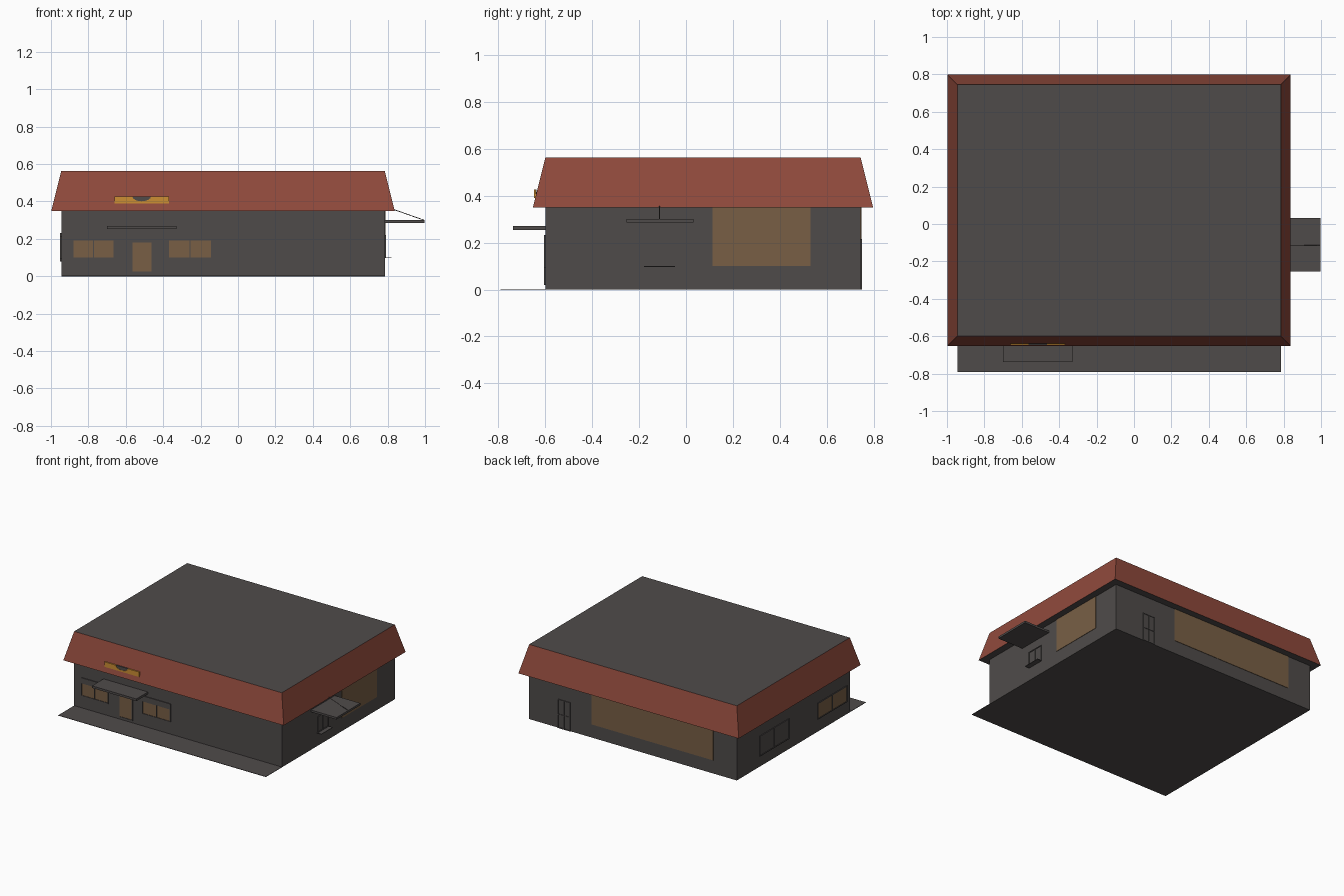
import bpy, bmesh, math
from mathutils import Vector

if "Cube" in bpy.data.objects:
    bpy.data.objects.remove(bpy.data.objects["Cube"])


def srgb(r, g, b):
    f = lambda c: c / 12.92 if c <= 0.04045 else ((c + 0.055) / 1.055) ** 2.4
    return tuple(f(c / 255) for c in (r, g, b)) + (1.0,)


def material(name, *rgb):
    m = bpy.data.materials.new(name)
    m.diffuse_color = srgb(*rgb)
    m.use_nodes = True
    m.node_tree.nodes["Principled BSDF"].inputs["Base Color"].default_value = m.diffuse_color
    return m


GREY = material("charcoal grey", 79, 75, 74)
RED = material("roof red", 144, 74, 60)
TAN = material("lit window tan", 120, 95, 69)
AMBER = material("sign amber", 204, 142, 52)


def finish(name, bm, *mats):
    bmesh.ops.recalc_face_normals(bm, faces=bm.faces)
    me = bpy.data.meshes.new(name)
    bm.to_mesh(me)
    bm.free()
    for m in mats:
        me.materials.append(m)
    ob = bpy.data.objects.new(name, me)
    bpy.context.collection.objects.link(ob)
    return ob


def box(name, x0, x1, y0, y1, z0, z1, mat):
    bm = bmesh.new()
    bmesh.ops.create_cube(bm, size=1)
    for v in bm.verts:
        v.co = Vector((x1 if v.co.x > 0 else x0,
                       y1 if v.co.y > 0 else y0,
                       z1 if v.co.z > 0 else z0))
    return finish(name, bm, mat)


# Wall limits
X0, X1, Y0, Y1, H = -0.945, 0.785, -0.60, 0.745, 0.35


def on_wall(name, side, u0, u1, z0, z1, depth, mat):
    """Thin box standing proud of one wall; u runs along that wall."""
    if side == "front":
        return box(name, u0, u1, Y0 - depth, Y0 + 0.002, z0, z1, mat)
    if side == "back":
        return box(name, u0, u1, Y1 - 0.002, Y1 + depth, z0, z1, mat)
    if side == "left":
        return box(name, X0 - depth, X0 + 0.002, u0, u1, z0, z1, mat)
    return box(name, X1 - 0.002, X1 + depth, u0, u1, z0, z1, mat)


def framed(name, side, u0, u1, z0, z1, mat, mullion=True, t=0.006, d=0.006):
    """Pane with a frame around it and an optional centre bar."""
    on_wall(name + "_pane", side, u0, u1, z0, z1, 0.002, mat)
    bars = [(u0 - t, u0, z0, z1), (u1, u1 + t, z0, z1),
            (u0 - t, u1 + t, z1, z1 + t), (u0 - t, u1 + t, z0 - t, z0)]
    if mullion:
        c = (u0 + u1) / 2
        bars.append((c - t / 2, c + t / 2, z0, z1))
    for i, (a, b, c, e) in enumerate(bars):
        on_wall(f"{name}_frame_{i}", side, a, b, c, e, d, GREY)


# Main body and pavement
box("walls", X0, X1, Y0, Y1, 0, H + 0.01, GREY)
box("pavement", X0, X1, -0.79, Y0, 0, 0.003, GREY)

# Sloped roof skirt with a flat top: slopes red, top and soffit grey
bm = bmesh.new()
bmesh.ops.create_cube(bm, size=1)
for v in bm.verts:
    s = 0 if v.co.z > 0 else 0.053
    v.co = Vector((X1 + s if v.co.x > 0 else X0 - s,
                   Y1 + s if v.co.y > 0 else Y0 - s,
                   0.562 if v.co.z > 0 else H))
bm.normal_update()
for f in bm.faces:
    f.material_index = 0 if abs(f.normal.z) > 0.7 else 1
finish("roof", bm, GREY, RED)

# Front windows, door and canopy
framed("front_window_left", "front", -0.88, -0.665, 0.10, 0.19, TAN)
framed("front_window_right", "front", -0.37, -0.145, 0.10, 0.19, TAN)
for n, a, b in (("left", -0.88, -0.665), ("right", -0.37, -0.145)):
    on_wall(f"front_lintel_{n}", "front", a - .006, b + .006, 0.196, 0.232, 0.006, GREY)
framed("front_door", "front", -0.565, -0.462, 0.025, 0.18, TAN, False)
on_wall("front_door_head", "front", -0.571, -0.456, 0.186, 0.225, 0.006, GREY)
box("front_canopy", -0.70, -0.33, -0.738, Y0, 0.254, 0.27, GREY)

# Left wall windows: one dark, one lit
framed("left_window_dark", "left", 0.13, 0.47, 0.085, 0.225, GREY)
framed("left_window_lit", "left", -0.56, -0.22, 0.10, 0.21, TAN)

# Large panels on the right and back walls, back door
on_wall("right_panel", "right", 0.113, 0.53, 0.10, H, 0.003, TAN)
on_wall("back_panel", "back", -0.75, 0.264, 0.10, H, 0.003, TAN)
framed("back_door", "back", 0.448, 0.54, 0.006, 0.21, GREY)
on_wall("back_door_rail", "back", 0.448, 0.54, 0.10, 0.106, 0.006, GREY)

# Serving window with shelf, canopy and tie rod on the right wall
framed("serving_window", "right", -0.172, -0.053, 0.106, 0.215, GREY)
box("serving_shelf", X1, 0.822, -0.18, -0.047, 0.097, 0.101, GREY)
box("side_canopy", X1, 0.998, -0.253, 0.031, 0.285, 0.30, GREY)
a, b = Vector((0.79, -0.113, 0.372)), Vector((0.995, -0.113, 0.30))
bpy.ops.mesh.primitive_cylinder_add(vertices=6, radius=0.002, depth=(b - a).length,
                                    location=(a + b) / 2)
rod = bpy.context.object
rod.name = "canopy_rod"
rod.rotation_euler = (b - a).to_track_quat("Z", "Y").to_euler()
rod.data.materials.append(GREY)

# Blank sign plate on the front slope with a half-round notch in its top edge
cx, top = -0.515, 0.427
pts = [(-0.66, 0.39), (-0.37, 0.39), (-0.37, top)]
pts += [(cx + 0.05 * math.cos(math.pi * i / 8), top - 0.026 * math.sin(math.pi * i / 8))
        for i in range(9)]
pts += [(-0.66, top)]
bm = bmesh.new()
face = bm.faces.new([bm.verts.new((x, -0.648, z)) for x, z in pts])
ext = bmesh.ops.extrude_face_region(bm, geom=[face])
bmesh.ops.translate(bm, vec=(0, 0.009, 0),
                    verts=[g for g in ext["geom"] if isinstance(g, bmesh.types.BMVert)])
finish("sign_plate", bm, AMBER)

# Grey half disc filling the notch
bm = bmesh.new()
face = bm.faces.new([bm.verts.new((x, -0.646, z)) for x, z in pts[3:12]])
ext = bmesh.ops.extrude_face_region(bm, geom=[face])
bmesh.ops.translate(bm, vec=(0, 0.008, 0),
                    verts=[g for g in ext["geom"] if isinstance(g, bmesh.types.BMVert)])
finish("sign_notch", bm, GREY)
